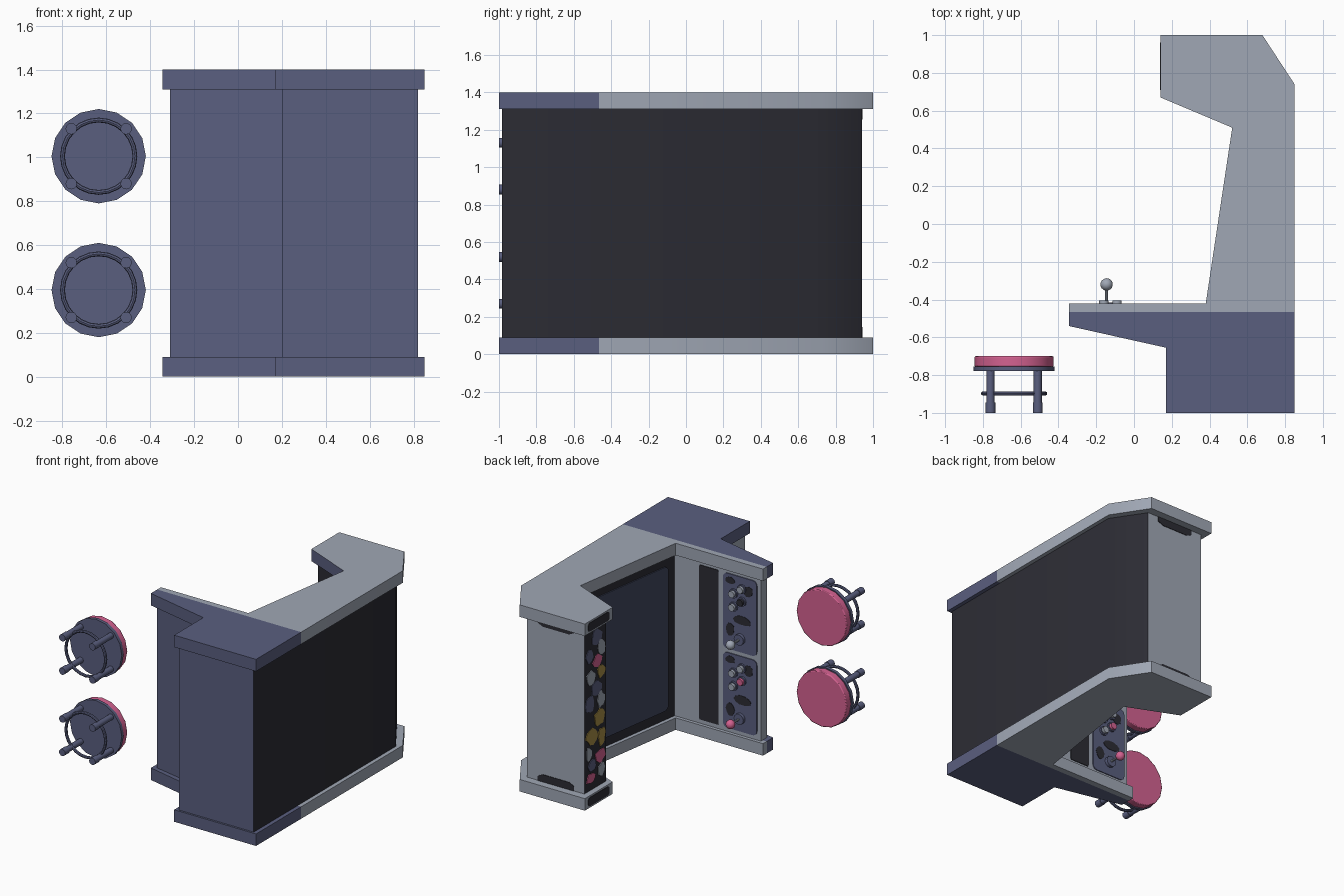
import bpy, bmesh, math, random
from mathutils import Vector

if "Cube" in bpy.data.objects:
    bpy.data.objects.remove(bpy.data.objects["Cube"])

random.seed(4)


def material(name, color):
    m = bpy.data.materials.new(name)
    m.diffuse_color = (*color, 1)
    m.use_nodes = True
    m.node_tree.nodes["Principled BSDF"].inputs["Base Color"].default_value = m.diffuse_color
    return m


GRAY = material("cool gray", (.35, .387, .46))
NAVY = material("navy", (.102, .114, .212))
BLACK = material("near black", (.025, .025, .034))
PINK = material("pink", (.66, .122, .283))
YELLOW = material("mustard", (.38, .26, .06))
GLASS = material("dark glass", (.052, .062, .115))


def prism(name, pts, offset, *mats):
    """Extrude a flat outline; returns the object."""
    bm = bmesh.new()
    off = Vector(offset)
    a = [bm.verts.new(p) for p in pts]
    b = [bm.verts.new(Vector(p) + off) for p in pts]
    n = len(pts)
    sides = [bm.faces.new((a[i], a[(i + 1) % n], b[(i + 1) % n], b[i])) for i in range(n)]
    for i, f in enumerate(sides):
        f.material_index = i if len(mats) > 2 else 0
    bm.faces.new(a)
    bm.faces.new(b)
    bmesh.ops.recalc_face_normals(bm, faces=bm.faces)
    me = bpy.data.meshes.new(name)
    bm.to_mesh(me)
    bm.free()
    for m in mats:
        me.materials.append(m)
    ob = bpy.data.objects.new(name, me)
    bpy.context.collection.objects.link(ob)
    return ob


def cyl(name, x, y0, y1, z, r, mat, n=16):
    """Cylinder along y."""
    bpy.ops.mesh.primitive_cylinder_add(vertices=n, radius=r, depth=y1 - y0,
                                        location=(x, (y0 + y1) / 2, z),
                                        rotation=(math.pi / 2, 0, 0))
    ob = bpy.context.object
    ob.name = name
    ob.data.materials.append(mat)
    return ob


def blob(u, v, ru, rv, n=9, jitter=0.0):
    """Closed 2D outline around (u, v)."""
    out = []
    for i in range(n):
        a = 2 * math.pi * i / n
        k = 1 + random.uniform(-jitter, jitter)
        out.append((u + ru * k * math.cos(a), v + rv * k * math.sin(a)))
    return out


def rounded(u0, u1, v0, v1, r, seg=4):
    """Rounded rectangle outline."""
    out = []
    for q, (cu, cv) in enumerate([(u1 - r, v1 - r), (u0 + r, v1 - r), (u0 + r, v0 + r), (u1 - r, v0 + r)]):
        for i in range(seg + 1):
            a = math.pi / 2 * (q + i / seg)
            out.append((cu + r * math.cos(a), cv + r * math.sin(a)))
    return out


# Two side panels, gray above and navy below
side = [(.14, 1), (.68, 1), (.85, .74), (.85, -1), (.17, -1), (.17, -.655), (-.345, -.54),
        (-.345, -.42), (.38, -.42), (.52, .51), (.14, .67)]
for name, z in (("left_side_panel", 0), ("right_side_panel", 1.31)):
    ob = prism(name, [(x, y, z) for x, y in side], (0, 0, .09), GRAY, NAVY)
    bm = bmesh.new()
    bm.from_mesh(ob.data)
    bmesh.ops.bisect_plane(bm, geom=bm.verts[:] + bm.edges[:] + bm.faces[:],
                           plane_co=(0, -.465, 0), plane_no=(0, 1, 0))
    for f in bm.faces:
        low = f.calc_center_median().y < -.465
        under = f.normal.y < -.5 and f.calc_center_median().y > .5
        f.material_index = int(low or under)
    bm.to_mesh(ob.data)
    bm.free()

# Cabinet body between the panels, one colour per side of its outline
body = [(.185, .94), (.66, .94), (.82, .70), (.82, -.985), (.2, -.985), (.2, -.62), (-.31, -.515),
        (-.31, -.445), (.405, -.445), (.55, .53), (.185, .685)]
prism("cabinet_body", [(x, y, .085) for x, y in body], (0, 0, 1.23),
      GRAY, BLACK, BLACK, NAVY, GRAY, NAVY, GRAY, GRAY, BLACK, BLACK, BLACK)

# Screen on the sloped face
p, q = Vector((.405, -.445, 0)), Vector((.55, .53, 0))
d = q - p
normal = Vector((-d.y, d.x, 0)).normalized()
prism("screen", [p + d * t + Vector((0, 0, z)) for t, z in rounded(.07, .93, .16, 1.24, .04)],
      normal * .008, GLASS)

# Dark strip and two player panels on the control deck
prism("deck_strip", [(x, -.446, z) for x, z in rounded(.04, .2, .12, 1.28, .01)], (0, .006, 0), BLACK)
for k, (z0, ball, accent) in enumerate(((.12, PINK, PINK), (.715, GRAY, BLACK))):
    s = f"_{k + 1}"
    prism("player_panel" + s, [(x, -.446, z) for x, z in rounded(-.28, 0, z0, z0 + .565, .035)],
          (0, .008, 0), NAVY)
    for i, (x, z, rx, rz) in enumerate(((-.16, .24, .075, .035), (-.06, .15, .035, .05),
                                        (-.21, .47, .04, .04), (-.06, .52, .04, .025))):
        prism(f"panel_patch{s}_{i}", [(u, -.44, v) for u, v in blob(x, z0 + z, rx, rz, 10, .12)],
              (0, .005, 0), BLACK)
    for i, (x, z, m) in enumerate(((-.09, .43, GRAY), (-.16, .48, GRAY),
                                   (-.09, .33, GRAY), (-.16, .385, accent))):
        cyl(f"button_rim{s}_{i}", x, -.44, -.425, z0 + z, .034, NAVY, 12)
        cyl(f"button{s}_{i}", x, -.43, -.405, z0 + z, .025, m, 12)
    z = z0 + .1
    cyl("joystick_base" + s, -.145, -.44, -.415, z, .04, NAVY, 12)
    cyl("joystick_stem" + s, -.145, -.43, -.34, z, .008, GRAY, 8)
    bpy.ops.mesh.primitive_uv_sphere_add(segments=14, ring_count=10, radius=.033, location=(-.145, -.32, z))
    bpy.context.object.name = "joystick_ball" + s
    bpy.context.object.data.materials.append(ball)

# Painted patches on the marquee
patches = [(.80, 1.21, .06, .06, NAVY), (.74, 1.12, .05, .06, GRAY), (.88, 1.10, .04, .06, NAVY),
           (.79, 1.03, .05, .05, PINK), (.74, .94, .05, .045, YELLOW), (.87, .93, .05, .05, GRAY),
           (.80, .83, .06, .05, NAVY), (.75, .73, .04, .06, GRAY), (.88, .74, .045, .07, NAVY),
           (.77, .60, .06, .06, YELLOW), (.85, .49, .07, .06, YELLOW), (.74, .45, .04, .07, YELLOW),
           (.89, .37, .03, .05, GRAY), (.76, .31, .06, .05, PINK), (.85, .27, .05, .04, NAVY),
           (.87, .18, .05, .035, PINK), (.74, .20, .04, .05, GRAY)]
for i, (y, z, ry, rz, m) in enumerate(patches):
    prism(f"marquee_patch_{i}", [(.187, v, w) for v, w in blob(y, z, ry, rz, 11, .2)],
          (-.006 - .0001 * i, 0, 0), m)

# Dark vents on the top and dark ends on the panel edges
for i, (za, zb, zc) in enumerate(((.09, .125, .145), (1.31, 1.275, 1.255))):
    prism(f"top_vent_{i}", [(.27, .938, za), (.27, .938, zb), (.31, .938, zc), (.53, .938, zc),
                            (.57, .938, zb), (.57, .938, za)], (0, .006, 0), BLACK)
for i, z in enumerate((.012, 1.322)):
    prism(f"edge_plate_{i}", [(.142, y, w) for y, w in rounded(.71, .96, z, z + .066, .02)],
          (-.005, 0, 0), BLACK)

# Two stools
for k, z in enumerate((.395, 1.005)):
    x, s = -.635, f"_{k + 1}"
    seat = cyl("stool_cushion" + s, x, -.755, -.70, z, .209, PINK)
    bev = seat.modifiers.new("soft edge", 'BEVEL')
    bev.width, bev.segments, bev.angle_limit = .006, 2, math.radians(50)
    cyl("stool_seat_plate" + s, x, -.778, -.754, z, .215, NAVY)
    bpy.ops.mesh.primitive_torus_add(major_segments=24, minor_segments=8, major_radius=.165,
                                     minor_radius=.011, location=(x, -.897, z),
                                     rotation=(math.pi / 2, 0, 0))
    bpy.context.object.name = "stool_foot_ring" + s
    bpy.context.object.data.materials.append(NAVY)
    for i in range(4):
        lx, lz = x + (.125 if i % 2 else -.125), z + (.125 if i // 2 else -.125)
        cyl(f"stool_leg{s}_{i}", lx, -.96, -.77, lz, .022, NAVY, 12)
        cyl(f"stool_foot{s}_{i}", lx, -1, -.945, lz, .026, NAVY, 12)

# Smooth rounded parts, keep hard edges
bpy.ops.object.select_all(action='SELECT')
bpy.context.view_layer.objects.active = bpy.context.selected_objects[0]
bpy.ops.object.shade_smooth_by_angle(angle=math.radians(35))
